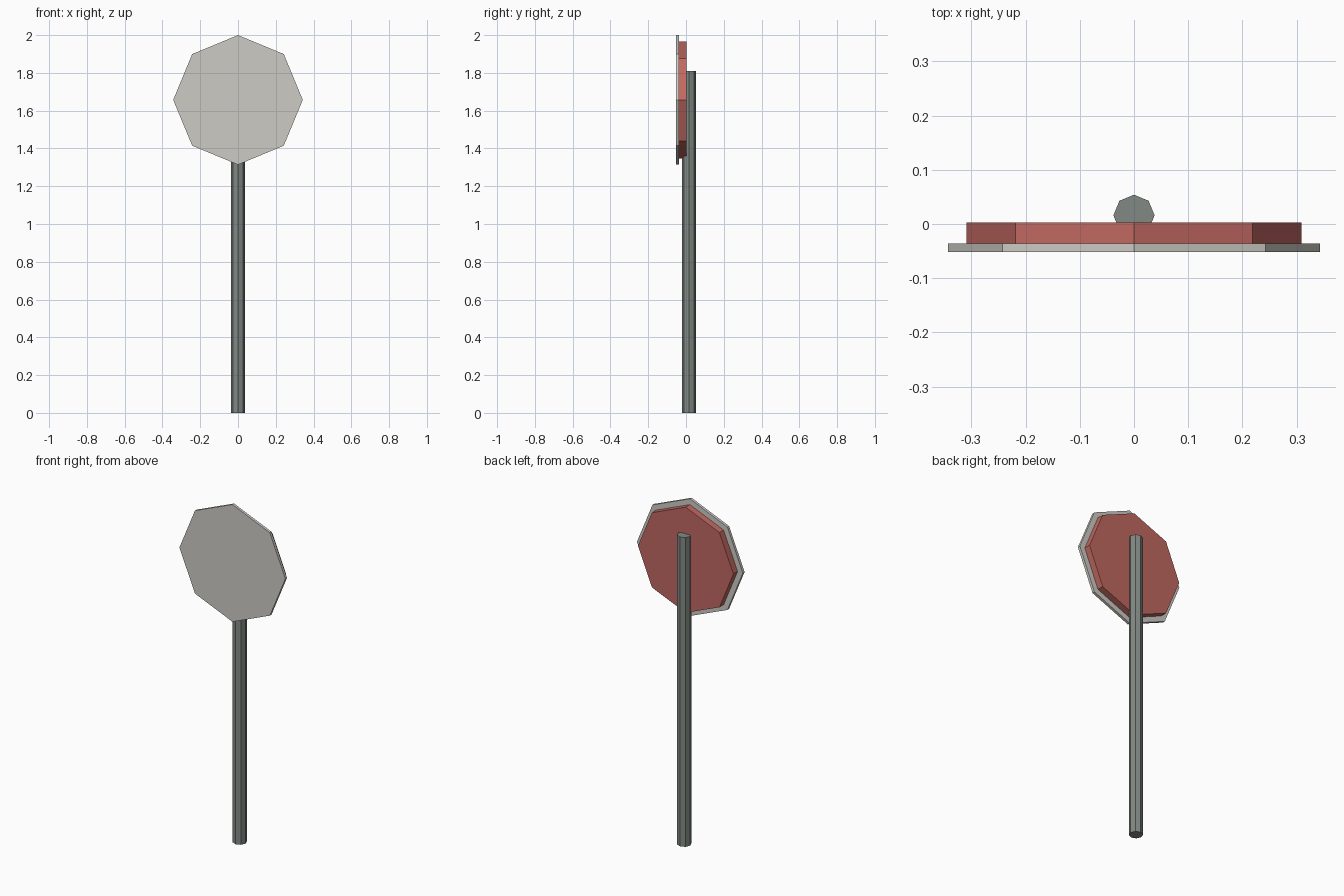
import bpy
from math import pi
from mathutils import Matrix

cube = bpy.data.objects.get("Cube")
if cube:
    bpy.data.objects.remove(cube, do_unlink=True)


def material(name, rgb):
    mat = bpy.data.materials.new(name)
    mat.use_nodes = True
    color = (*rgb, 1.0)
    mat.diffuse_color = color
    mat.node_tree.nodes["Principled BSDF"].inputs["Base Color"].default_value = color
    return mat


def octagon_prism(name, radius, depth, location, mat, facing_front=False):
    """Eight-sided prism with a corner at its top (or at its back when upright)."""
    bpy.ops.mesh.primitive_cylinder_add(vertices=8, radius=radius, depth=depth)
    obj = bpy.context.object
    obj.name = name
    if facing_front:
        obj.data.transform(Matrix.Rotation(pi / 2, 4, "X"))
    obj.location = location
    obj.data.materials.append(mat)
    return obj


off_white = material("off white", (0.61, 0.60, 0.56))
red = material("faded red", (0.53, 0.14, 0.12))
steel = material("grey steel", (0.22, 0.25, 0.23))

SIGN_Z = 1.657

# Upright post behind the sign
octagon_prism("post", 0.038, 1.81, (0, 0.016, 0.905), steel)
# Thin front plate and the smaller, thicker backing
octagon_prism("front_plate", 0.343, 0.016, (0, -0.044, SIGN_Z), off_white, True)
octagon_prism("backing_plate", 0.309, 0.039, (0, -0.0165, SIGN_Z), red, True)
